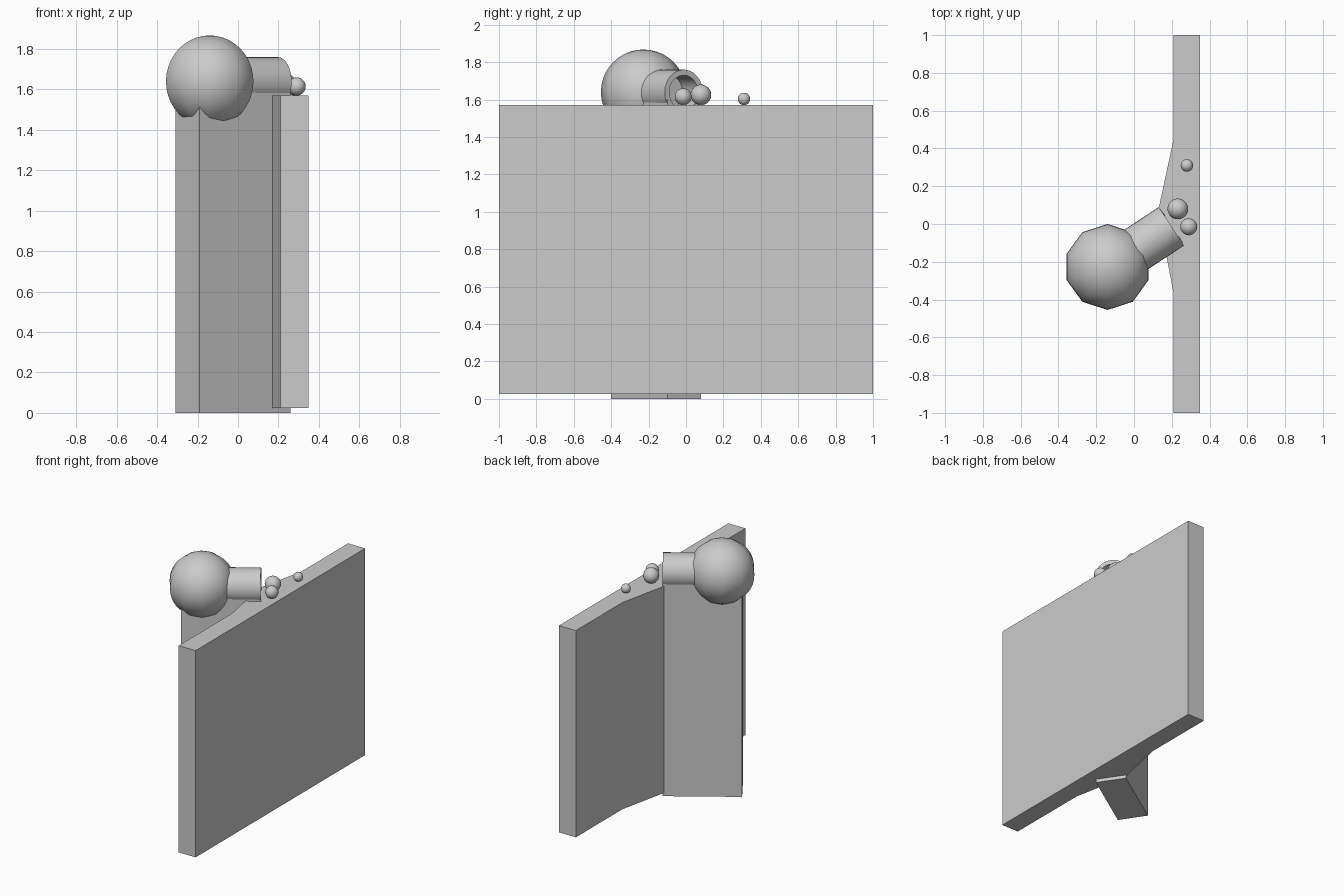
import bpy
import bmesh
import math
from mathutils import Matrix, Vector

cube = bpy.data.objects.get("Cube")
if cube:
    bpy.data.objects.remove(cube, do_unlink=True)

GREY = (0.6, 0.6, 0.6, 1.0)
stone = bpy.data.materials.new("plain_grey")
stone.use_nodes = True
stone.diffuse_color = GREY
stone.node_tree.nodes["Principled BSDF"].inputs["Base Color"].default_value = GREY


def finish(name, bm, matrix=None, smooth_angle=None):
    """Turn a bmesh into a named, coloured object."""
    bmesh.ops.recalc_face_normals(bm, faces=bm.faces)
    mesh = bpy.data.meshes.new(name)
    bm.to_mesh(mesh)
    bm.free()
    mesh.materials.append(stone)
    if matrix:
        mesh.transform(matrix)
    ob = bpy.data.objects.new(name, mesh)
    bpy.context.collection.objects.link(ob)
    if smooth_angle:
        bpy.ops.object.select_all(action='DESELECT')
        ob.select_set(True)
        bpy.context.view_layer.objects.active = ob
        bpy.ops.object.shade_smooth_by_angle(angle=math.radians(smooth_angle))
    return ob


def prism(name, outline, z0, z1):
    """Extrude a plan outline upwards."""
    bm = bmesh.new()
    base = bm.faces.new([bm.verts.new((x, y, z0)) for x, y in outline])
    top = bmesh.ops.extrude_face_region(bm, geom=[base])["geom"]
    verts = [g for g in top if isinstance(g, bmesh.types.BMVert)]
    bmesh.ops.translate(bm, verts=verts, vec=(0, 0, z1 - z0))
    return finish(name, bm)


def lathe(name, profile, sides, matrix, smooth_angle):
    """Revolve (radius, height) points about local z."""
    bm = bmesh.new()
    rings = []
    for r, z in profile:
        if r < 1e-5:
            rings.append([bm.verts.new((0, 0, z))] * sides)
        else:
            rings.append([bm.verts.new((r * math.cos(a), r * math.sin(a), z))
                          for a in (math.pi / 2 + math.tau * i / sides for i in range(sides))])
    for lower, upper in zip(rings, rings[1:]):
        for i in range(sides):
            j = (i + 1) % sides
            quad = [lower[i], lower[j], upper[j], upper[i]]
            bm.faces.new(list(dict.fromkeys(quad)))
    return finish(name, bm, matrix, smooth_angle)


def ball(name, centre, radius, sides, rings=16):
    profile = [(radius * math.sin(math.pi * i / rings), -radius * math.cos(math.pi * i / rings))
               for i in range(rings + 1)]
    return lathe(name, profile, sides, Matrix.Translation(centre), 60)


# Wall slab, thickened towards the pillar
prism("wall", [(0.35, -1), (0.35, 1), (0.21, 1), (0.21, 0.45), (0.13, 0.08),
               (0.17, -0.16), (0.21, -0.37), (0.21, -1)], 0.025, 1.57)

# Slanted pillar that carries the barrel
pillar = prism("pillar", [(-0.31, -0.22), (-0.19, -0.40), (0.26, -0.10), (0.14, 0.08)], 0, 1.60)

# Hollow barrel with a blind bore, pointing across the wall
muzzle = Vector((0.198, -0.012, 1.638))
axis = Vector((0.835, 0.55, 0)).normalized()
frame = Matrix.Translation(muzzle) @ axis.to_track_quat('Z', 'Y').to_matrix().to_4x4()
lathe("barrel", [(0, -0.38), (0.122, -0.38), (0.122, 0), (0.092, 0), (0.092, -0.15), (0, -0.15)],
      32, frame, 40)

# The bore also clears the top of the pillar
cutter = lathe("bore_cutter", [(0, -0.15), (0.093, -0.15), (0.093, 0.1), (0, 0.1)], 32, frame, 40)
cutter.hide_render = True
cutter.hide_viewport = True
cutter.display_type = 'WIRE'
cut = pillar.modifiers.new("bore", 'BOOLEAN')
cut.operation = 'DIFFERENCE'
cut.object = cutter
cut.solver = 'EXACT'
bpy.context.view_layer.update()
depsgraph = bpy.context.evaluated_depsgraph_get()
cut_mesh = bpy.data.meshes.new_from_object(pillar.evaluated_get(depsgraph))
pillar.modifiers.clear()
pillar.data = cut_mesh
bpy.data.objects.remove(cutter, do_unlink=True)

# Ten-sided ball on the rear of the barrel
ball("large_ball", (-0.14, -0.2275, 1.64), 0.2275, 10, 20)

# Small balls resting on the wall
for label, x, y, r in (("large", 0.232, 0.08, 0.055), ("medium", 0.29, -0.015, 0.045),
                       ("small", 0.28, 0.31, 0.033)):
    ball(f"{label}_loose_ball", (x, y, 1.57 + r), r, 20)
